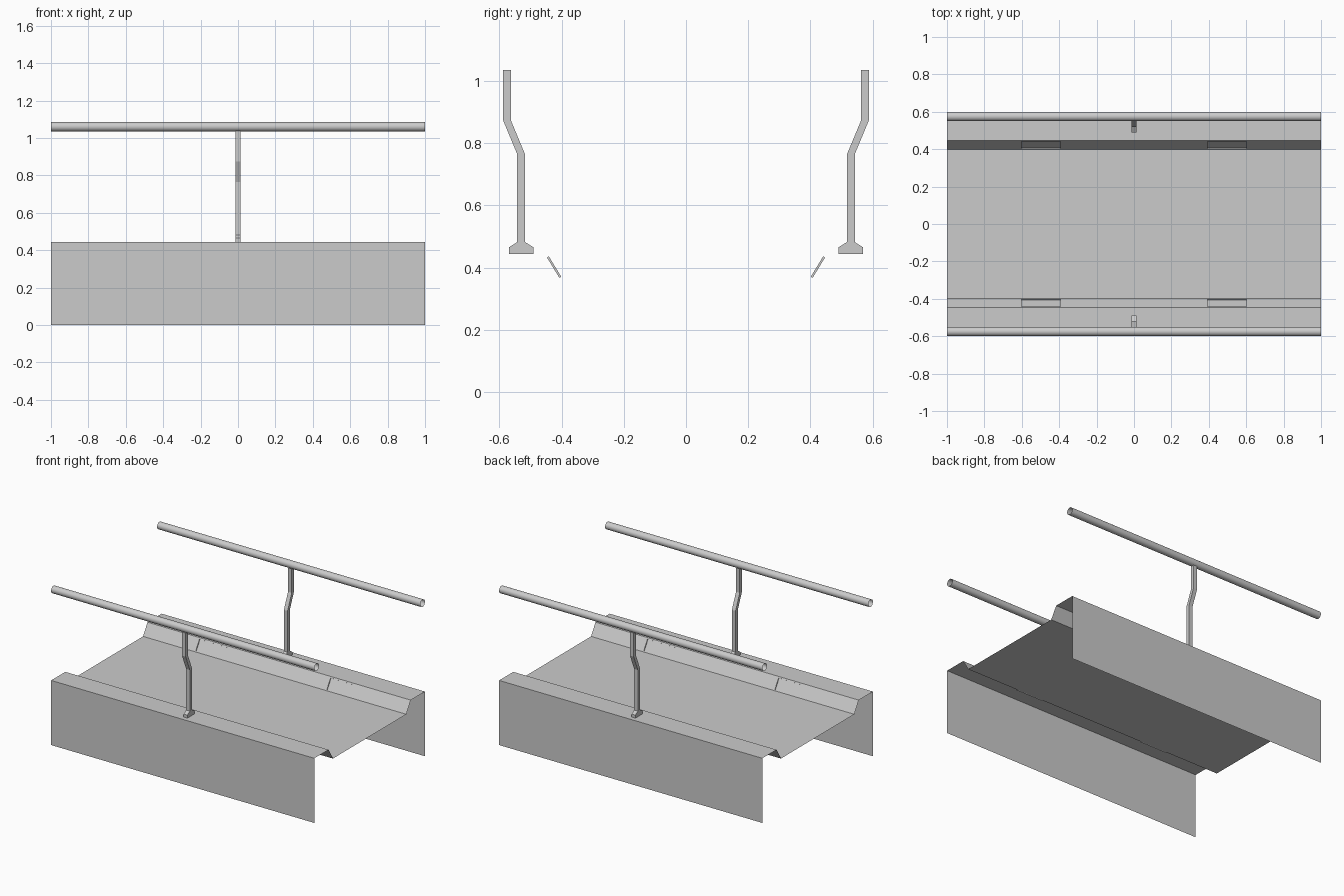
import bpy, bmesh

if "Cube" in bpy.data.objects:
    bpy.data.objects.remove(bpy.data.objects["Cube"])

def finish(name, bm):
    me = bpy.data.meshes.new(name)
    bm.to_mesh(me)
    bm.free()
    ob = bpy.data.objects.new(name, me)
    bpy.context.collection.objects.link(ob)
    return ob

def lerp(a, b, t):
    return tuple(a[i] + (b[i] - a[i]) * t for i in range(2))

# Deck: open sheet profile (y, z) swept along x, with recessed panels in the kerb slopes
LIP, FLOOR = (-0.446, 0.444), (-0.398, 0.365)
half = [(-0.6, 0), (-0.6, 0.444), LIP, lerp(LIP, FLOOR, 0.1), lerp(LIP, FLOOR, 0.93), FLOOR]
profile = half + [(-y, z) for y, z in reversed(half)]
xs = [-1, -0.602, -0.394, 0.394, 0.602, 1]
bm = bmesh.new()
rows = [[bm.verts.new((x, y, z)) for x in xs] for y, z in profile]
recesses = []
for j in range(len(rows) - 1):
    a, b = rows[j], rows[j + 1]
    for i in range(len(xs) - 1):
        f = bm.faces.new((a[i], a[i + 1], b[i + 1], b[i]))
        if j in (3, len(rows) - 5) and i in (1, 3):
            recesses.append(f)
bm.normal_update()
for f in bmesh.ops.extrude_discrete_faces(bm, faces=recesses)["faces"]:
    f.normal_update()
    bmesh.ops.translate(bm, verts=f.verts[:], vec=f.normal * -0.007)
finish("bridge_deck", bm)

# Cranked post outline with flared foot (y, z)
post = [(-0.569, 0.444), (-0.49, 0.444), (-0.49, 0.465), (-0.518, 0.482),
        (-0.518, 0.765), (-0.563, 0.873), (-0.563, 1.036), (-0.588, 1.036),
        (-0.588, 0.873), (-0.543, 0.765), (-0.543, 0.482), (-0.569, 0.465)]

for side, s in (("front", 1), ("back", -1)):
    bm = bmesh.new()
    face = bm.faces.new([bm.verts.new((-0.014, s * y, z)) for y, z in post])
    ext = bmesh.ops.extrude_face_region(bm, geom=[face], use_keep_orig=True)["geom"]
    bmesh.ops.translate(bm, vec=(0.028, 0, 0),
                        verts=[v for v in ext if isinstance(v, bmesh.types.BMVert)])
    bmesh.ops.recalc_face_normals(bm, faces=bm.faces[:])
    finish(side + "_post", bm)

    # Open-ended tubular handrail
    bpy.ops.mesh.primitive_cylinder_add(vertices=24, radius=0.025, depth=2, end_fill_type='NOTHING',
                                        location=(0, -s * 0.575, 1.06), rotation=(0, 1.5707963, 0))
    bpy.context.object.name = side + "_handrail"
    bpy.ops.object.shade_smooth_by_angle()
